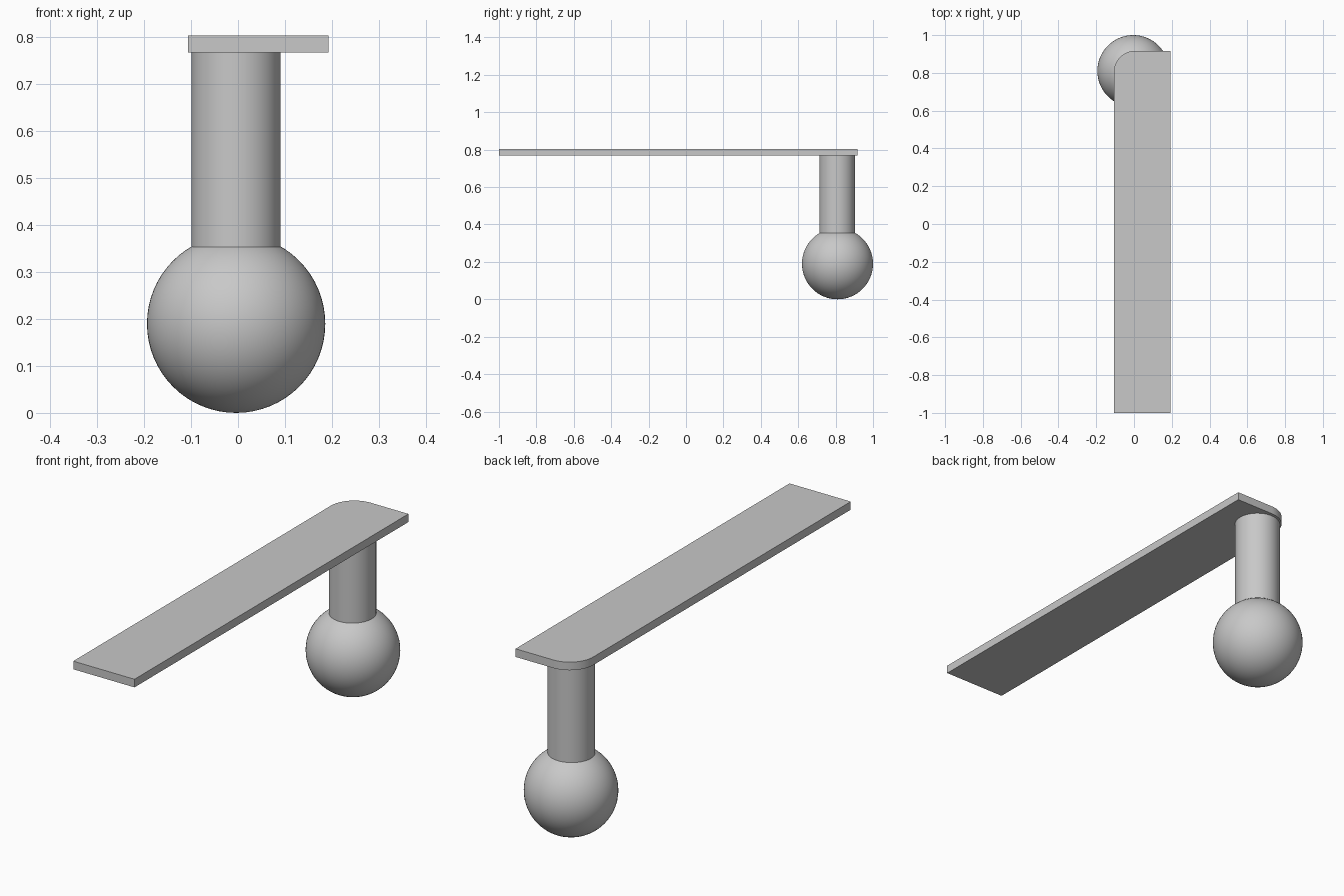
import bpy
import bmesh
from math import sin, cos, pi, radians

cube = bpy.data.objects.get("Cube")
if cube:
    bpy.data.objects.remove(cube, do_unlink=True)

grey = bpy.data.materials.new("plain grey")
grey.diffuse_color = (0.58, 0.58, 0.58, 1)
grey.use_nodes = True
grey.node_tree.nodes["Principled BSDF"].inputs["Base Color"].default_value = (0.58, 0.58, 0.58, 1)

CX, CY = -0.004, 0.81   # shared axis of ball and column
BALL_R, COLUMN_R = 0.19, 0.095
PLATE_BOTTOM, PLATE_TOP = 0.768, 0.804


def finish(obj, name, angle=35):
    obj.name = name
    obj.data.materials.clear()
    obj.data.materials.append(grey)
    bpy.ops.object.select_all(action="DESELECT")
    obj.select_set(True)
    bpy.context.view_layer.objects.active = obj
    bpy.ops.object.shade_smooth_by_angle(angle=radians(angle))


# Round ball foot
bpy.ops.mesh.primitive_uv_sphere_add(segments=64, ring_count=32, radius=BALL_R,
                                     location=(CX, CY, BALL_R))
finish(bpy.context.object, "ball_foot")

# Column, rising from the ball to the underside of the plate
base = BALL_R + (BALL_R ** 2 - COLUMN_R ** 2) ** 0.5 - 0.01
bpy.ops.mesh.primitive_cylinder_add(vertices=64, radius=COLUMN_R, depth=PLATE_BOTTOM - base,
                                    location=(CX, CY - 0.002, (PLATE_BOTTOM + base) / 2))
finish(bpy.context.object, "column")

# Long flat plate with one rounded back corner
left, right, front, back, r = 0.193, -0.107, -1.0, 0.917, 0.115
outline = [(right, front), (left, front), (left, back)]
for i in range(17):
    a = pi / 2 + i / 16 * pi / 2
    outline.append((right + r + r * cos(a), back - r + r * sin(a)))

bm = bmesh.new()
face = bm.faces.new([bm.verts.new((x, y, PLATE_BOTTOM)) for x, y in outline])
top = bmesh.ops.extrude_face_region(bm, geom=[face])["geom"]
bmesh.ops.translate(bm, vec=(0, 0, PLATE_TOP - PLATE_BOTTOM),
                    verts=[g for g in top if isinstance(g, bmesh.types.BMVert)])
bmesh.ops.recalc_face_normals(bm, faces=bm.faces)
mesh = bpy.data.meshes.new("plate")
bm.to_mesh(mesh)
bm.free()
plate = bpy.data.objects.new("plate", mesh)
bpy.context.collection.objects.link(plate)
finish(plate, "plate")
